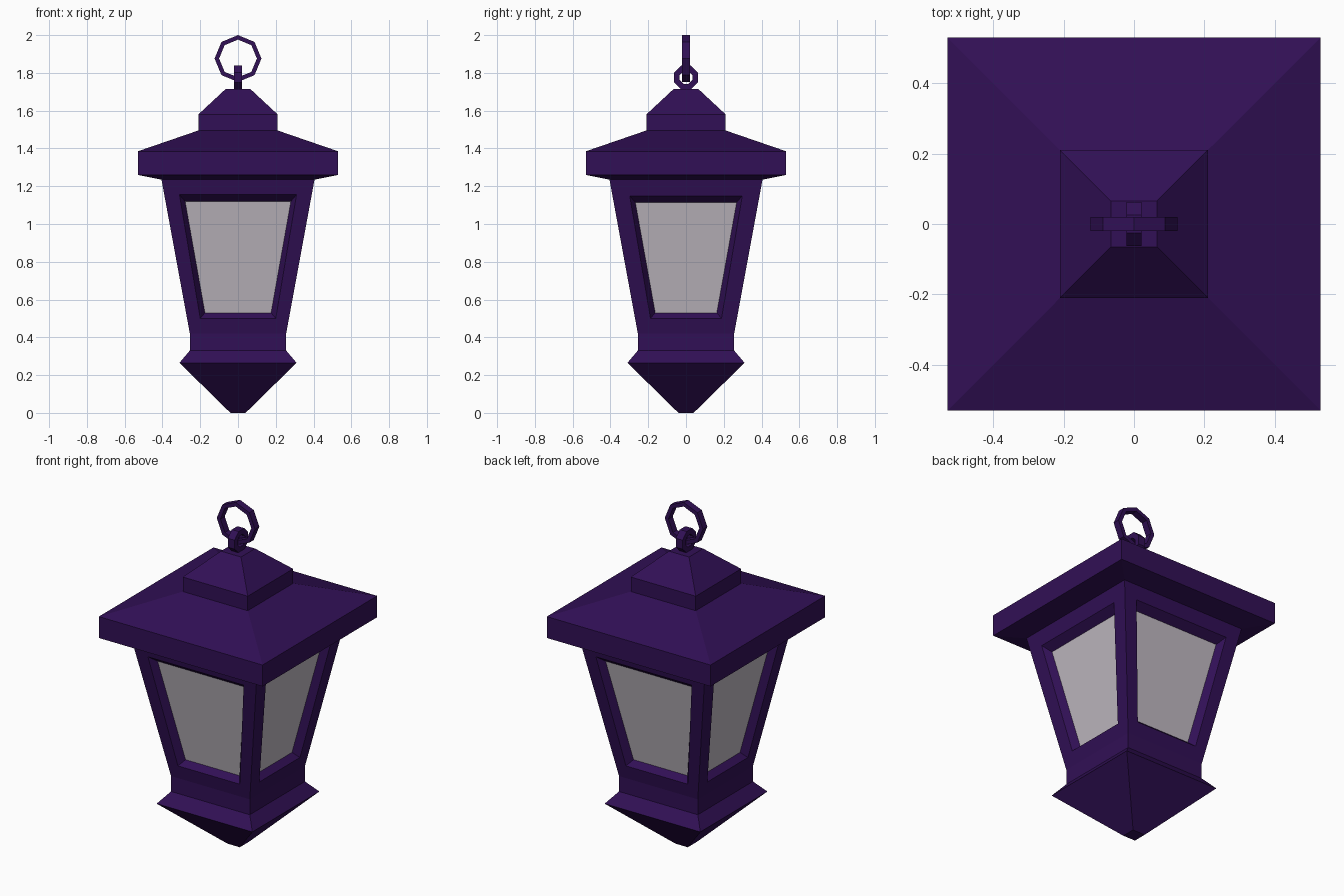
import bpy, bmesh, math
from mathutils import Matrix

if "Cube" in bpy.data.objects:
    bpy.data.objects.remove(bpy.data.objects["Cube"])


def material(name, col):
    m = bpy.data.materials.new(name)
    m.diffuse_color = (*col, 1)
    m.use_nodes = True
    m.node_tree.nodes["Principled BSDF"].inputs["Base Color"].default_value = m.diffuse_color
    return m


PURPLE = material("dark purple metal", (0.031, 0.005, 0.092))
GLASS = material("frosted grey glass", (0.53, 0.49, 0.54))


def finish(name, bm, mats, recalc=True):
    if recalc:
        bmesh.ops.recalc_face_normals(bm, faces=bm.faces)
    me = bpy.data.meshes.new(name)
    bm.to_mesh(me)
    bm.free()
    for m in mats:
        me.materials.append(m)
    ob = bpy.data.objects.new(name, me)
    bpy.context.collection.objects.link(ob)
    return ob


def square_loft(name, profile):
    """Stack square sections given as (half width, z) and cap both ends."""
    bm = bmesh.new()
    rings = [[bm.verts.new((sx * w, sy * w, z))
              for sx, sy in ((-1, -1), (1, -1), (1, 1), (-1, 1))] for w, z in profile]
    for a, b in zip(rings, rings[1:]):
        for i in range(4):
            j = (i + 1) % 4
            bm.faces.new((a[i], a[j], b[j], b[i]))
    bm.faces.new(rings[0][::-1])
    bm.faces.new(rings[-1])
    return finish(name, bm, [PURPLE])


def link_ring(name, r_out, r_in, half, z, phase, turn):
    """Octagonal ring with a rectangular section, standing upright."""
    bm = bmesh.new()
    loops = []
    for r, y in ((r_out, -half), (r_out, half), (r_in, half), (r_in, -half)):
        loops.append([bm.verts.new((r * math.cos(phase + k * math.pi / 4), y,
                                    r * math.sin(phase + k * math.pi / 4))) for k in range(8)])
    for s in range(4):
        a, b = loops[s], loops[(s + 1) % 4]
        for i in range(8):
            j = (i + 1) % 8
            bm.faces.new((a[i], a[j], b[j], b[i]))
    bm.transform(Matrix.Translation((0, 0, z)) @ Matrix.Rotation(turn, 4, 'Z'))
    return finish(name, bm, [PURPLE])


# Pointed base with its collar
square_loft("base", [(0.04, 0), (0.31, 0.265), (0.255, 0.33), (0.255, 0.42)])

# Roof with cap
square_loft("roof", [(0.405, 1.235), (0.53, 1.26), (0.53, 1.385), (0.21, 1.495),
                     (0.21, 1.58), (0.065, 1.715)])

# Tapered housing: four sides, each with a bevelled recess and a pane
Z0, Z1, W0, W1 = 0.42, 1.235, 0.255, 0.405
DEPTH = 0.04


def wall(z):
    return W0 + (W1 - W0) * (z - Z0) / (Z1 - Z0)


bm = bmesh.new()
for side in range(4):
    trim = 0.012 if side % 2 else 0.0     # side windows are slightly narrower
    rot = Matrix.Rotation(side * math.pi / 2, 4, 'Z')
    sections = [  # bottom half width, bottom z, top half width, top z, depth
        (W0, Z0, W1, Z1, 0),
        (0.2 - trim, 0.5, 0.31 - trim, 1.155 - trim / 2, 0),
        (0.175 - trim, 0.53, 0.28 - trim, 1.12 - trim / 2, DEPTH)]
    quads = []
    for wb, zb, wt, zt, d in sections:
        pts = [(-wb, zb), (wb, zb), (wt, zt), (-wt, zt)]
        quads.append([bm.verts.new(rot @ Matrix.Translation((x, d - wall(z), z)).translation)
                      for x, z in pts])
    for a, b in zip(quads, quads[1:]):
        for i in range(4):
            j = (i + 1) % 4
            bm.faces.new((a[i], a[j], b[j], b[i]))
    bm.faces.new(quads[-1]).material_index = 1
bmesh.ops.remove_doubles(bm, verts=bm.verts, dist=1e-5)
finish("housing_with_panes", bm, [PURPLE, GLASS], recalc=False)

# Eyelet on the cap and hanging ring through it
link_ring("eyelet", 0.068, 0.036, 0.022, 1.775, math.pi / 8, math.pi / 2)
link_ring("hanging_ring", 0.124, 0.1, 0.02, 1.876, 0, 0)
